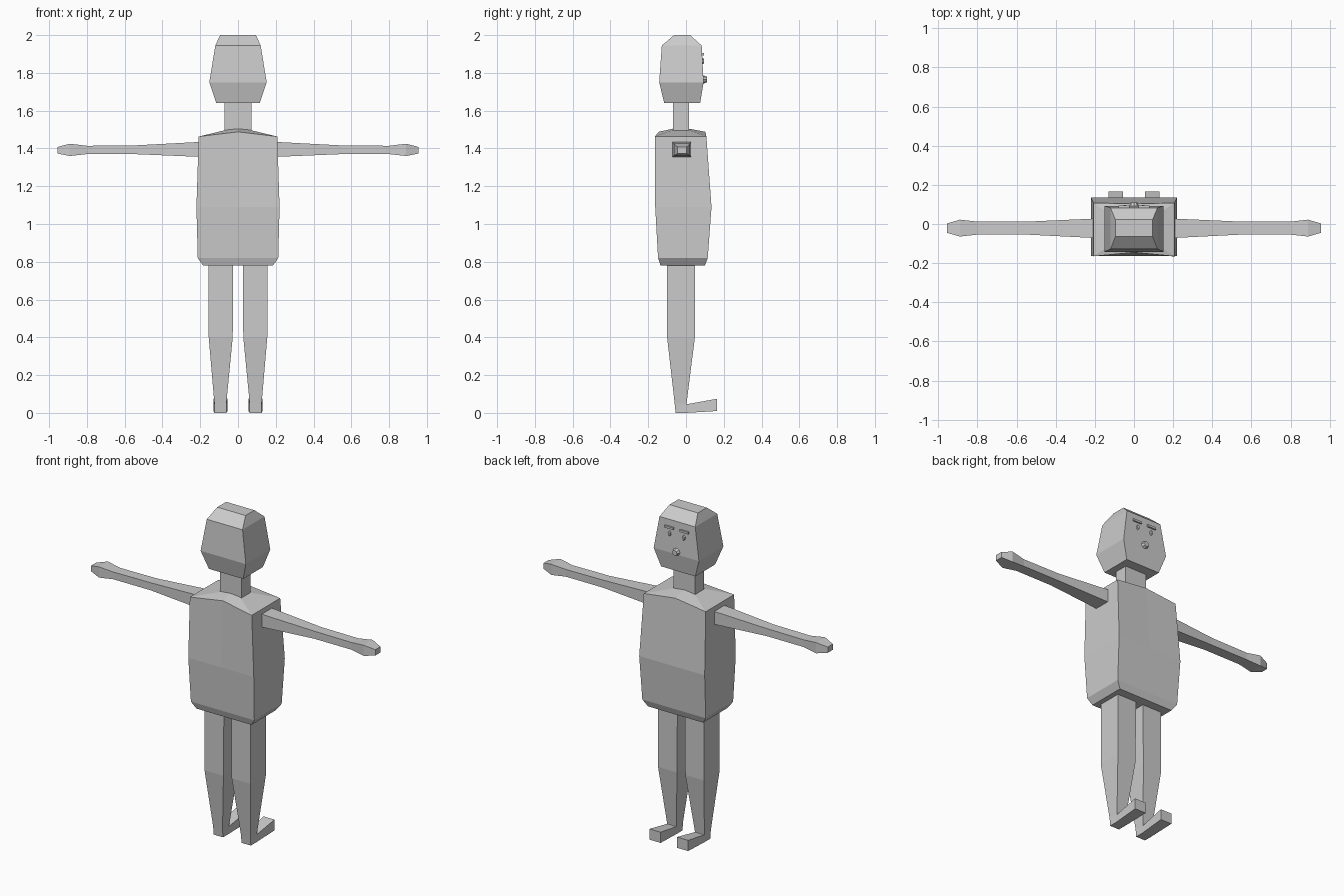
import bpy, bmesh, math
from mathutils import Matrix

if "Cube" in bpy.data.objects:
    bpy.data.objects.remove(bpy.data.objects["Cube"])


def finish(name, bm):
    bmesh.ops.recalc_face_normals(bm, faces=bm.faces[:])
    mesh = bpy.data.meshes.new(name)
    bm.to_mesh(mesh)
    bm.free()
    ob = bpy.data.objects.new(name, mesh)
    bpy.context.collection.objects.link(ob)
    return ob


def mirror(ob):
    ob.modifiers.new("Mirror", 'MIRROR').use_axis[0] = True
    return ob


def loft(name, rings, cap_end=True):
    """Skin a list of equal-length point rings and cap the ends."""
    bm = bmesh.new()
    loops = [[bm.verts.new(p) for p in r] for r in rings]
    n = len(loops[0])
    for a, b in zip(loops, loops[1:]):
        for i in range(n):
            j = (i + 1) % n
            bm.faces.new((a[i], a[j], b[j], b[i]))
    bm.faces.new(loops[0])
    if cap_end:
        bm.faces.new(loops[-1])
    return finish(name, bm)


def rect_z(z, x0, x1, y0, y1):
    return [(x0, y0, z), (x1, y0, z), (x1, y1, z), (x0, y1, z)]


def rect_x(x, y0, y1, z0, z1):
    return [(x, y0, z0), (x, y1, z0), (x, y1, z1), (x, y0, z1)]


def rect_y(y, x0, x1, z0, z1):
    return [(x0, y, z0), (x1, y, z0), (x1, y, z1), (x0, y, z1)]


# Head and neck (the face looks toward +y)
loft("head", [rect_z(z, -w, w, y0, y1) for z, w, y0, y1 in (
    (1.64, 0.115, -0.115, 0.075), (1.75, 0.152, -0.142, 0.093),
    (1.945, 0.12, -0.128, 0.083), (2.0, 0.095, -0.063, 0.022))])
loft("neck", [rect_z(z, -0.072, 0.072, -0.07, 0.015) for z in (1.46, 1.66)])

# Torso: six-point rings with a centre line, shoulders rising to the neck
rings = []
for z, w, y0, y1, rise, inset in (
        (0.78, 0.185, -0.135, 0.10, 0, 0), (0.82, 0.213, -0.148, 0.115, 0, 0),
        (1.09, 0.22, -0.163, 0.135, 0, 0), (1.463, 0.208, -0.165, 0.108, 0.025, 0.02)):
    rings.append([(-w, y0, z), (0, y0 + inset, z + rise), (w, y0, z),
                  (w, y1, z), (0, y1 - inset / 4, z + rise), (-w, y1, z)])
torso = loft("torso", rings, cap_end=False)
bm = bmesh.new()
bm.from_mesh(torso.data)
peak = bm.verts.new((0, -0.03, 1.513))
for e in [e for e in bm.edges if e.is_boundary]:
    bm.faces.new((*e.verts, peak))
bmesh.ops.recalc_face_normals(bm, faces=bm.faces[:])
bm.to_mesh(torso.data)
bm.free()

# Arms with small mitten hands
mirror(loft("arms", [rect_x(*r) for r in (
    (0.19, -0.072, 0.028, 1.355, 1.435), (0.55, -0.054, 0.012, 1.37, 1.416),
    (0.80, -0.054, 0.012, 1.37, 1.414), (0.89, -0.064, 0.022, 1.36, 1.425),
    (0.955, -0.045, 0.003, 1.373, 1.408))]))

# Legs and feet
mirror(loft("legs", [rect_z(*r) for r in (
    (0.80, 0.025, 0.155, -0.10, 0.047), (0.40, 0.028, 0.155, -0.10, 0.047),
    (0.05, 0.062, 0.125, -0.06, 0.003), (0.0, 0.062, 0.125, -0.055, 0.003))]))
mirror(loft("feet", [rect_y(*r) for r in (
    (0.0, 0.062, 0.125, 0.0, 0.045), (0.165, 0.055, 0.13, 0.01, 0.075))]))

# Eyebrows
mirror(loft("eyebrows", [rect_y(y, 0.022, 0.08, 1.893, 1.906) for y in (0.08, 0.095)]))


# Eyes and mouth: tapered low-sided studs on the face
def stud(name, x, z, y, rx, rz, depth, sides):
    bm = bmesh.new()
    bmesh.ops.create_cone(bm, cap_ends=True, segments=sides, radius1=1, radius2=0.6, depth=1)
    bmesh.ops.transform(bm, verts=bm.verts[:], matrix=(
        Matrix.Translation((x, y, z)) @ Matrix.Diagonal((rx, depth, rz, 1))
        @ Matrix.Rotation(-math.pi / 2, 4, 'X')))
    return finish(name, bm)


mirror(stud("eyes", 0.048, 1.862, 0.088, 0.012, 0.02, 0.016, 6))
stud("mouth", 0, 1.765, 0.097, 0.028, 0.025, 0.026, 8)
